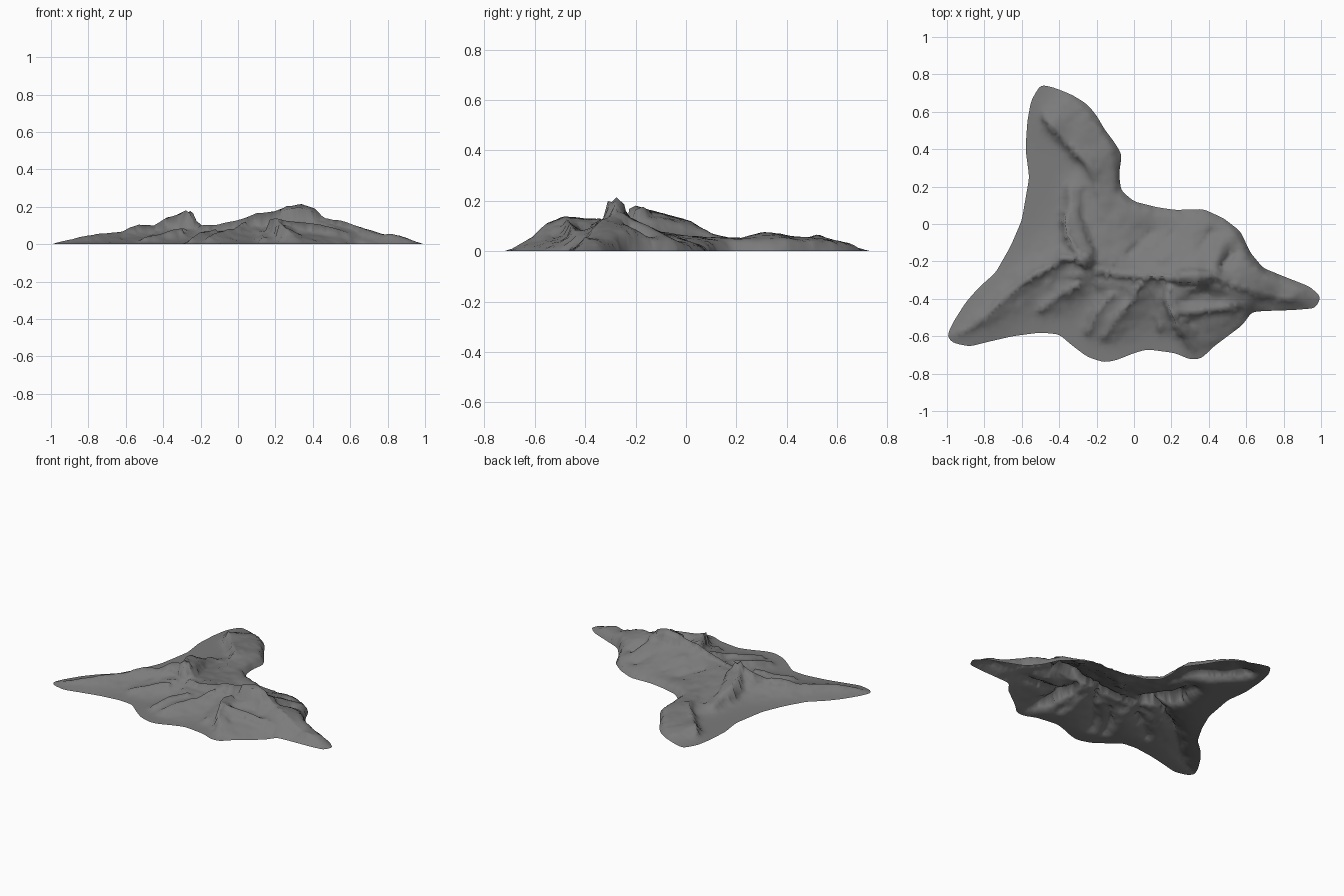
import bpy
import bmesh
import random
from mathutils import Vector, noise
from mathutils.geometry import delaunay_2d_cdt

cube = bpy.data.objects.get("Cube")
if cube:
    bpy.data.objects.remove(cube, do_unlink=True)

random.seed(4)
STEP = .018
SAG = 1.008  # above one, slopes hang concave between the fixed lines


def resample(path, closed=False):
    """Evenly spaced points along a polyline."""
    path = [Vector(p) for p in path]
    ends = path[1:] + path[:1] if closed else path[1:]
    points = []
    for a, b in zip(path, ends):
        count = max(1, round((b - a).length / STEP))
        points += [a.lerp(b, i / count) for i in range(count)]
    return points if closed else points + [path[-1]]


def inside(x, y, polygon):
    """Even-odd test for a point in the shoreline."""
    hit = False
    for a, b in zip(polygon, polygon[1:] + polygon[:1]):
        if (a.y > y) != (b.y > y) and x < a.x + (y - a.y) * (b.x - a.x) / (b.y - a.y):
            hit = not hit
    return hit


# Shoreline of the land, clockwise from the north tip
shore = resample([
    (-.5, .745), (-.43, .73), (-.33, .69), (-.25, .64), (-.2, .58), (-.16, .51),
    (-.1, .43), (-.065, .37), (-.08, .27), (-.07, .18), (0, .12), (.12, .09),
    (.22, .075), (.37, .08), (.48, .03), (.57, -.04), (.62, -.15), (.69, -.235),
    (.8, -.28), (.94, -.335), (1, -.39), (.97, -.45), (.85, -.46), (.7, -.465),
    (.63, -.47), (.58, -.54), (.5, -.6), (.42, -.66), (.36, -.72), (.3, -.725),
    (.22, -.69), (.07, -.67), (0, -.69), (-.1, -.73), (-.16, -.74), (-.25, -.71),
    (-.33, -.65), (-.4, -.59), (-.5, -.58), (-.65, -.6), (-.78, -.63), (-.88, -.655),
    (-.97, -.635), (-1, -.6), (-.97, -.53), (-.9, -.42), (-.83, -.34), (-.74, -.26),
    (-.66, -.12), (-.6, .02), (-.56, .25), (-.58, .4), (-.57, .55), (-.55, .66)], True)
for _ in range(2):
    shore = [(shore[i - 1] + p * 2 + shore[(i + 1) % len(shore)]) / 4
             for i, p in enumerate(shore)]

points = [p.copy() for p in shore]
heights = [0.0] * len(shore)
edges = []


def crease(*path):
    """A ridge or valley line whose height is fixed."""
    line = resample(path)
    first = len(points)
    points.extend(p.to_2d() for p in line)
    heights.extend(p.z for p in line)
    edges.extend((first + i, first + i + 1) for i in range(len(line) - 1))


# Rock pillar and the ridge running north from it
crease((-.26, -.225, .165), (-.28, -.2, .18), (-.31, -.15, .165), (-.36, -.05, .14),
       (-.37, .02, .12), (-.34, .1, .07), (-.34, .2, .045))
crease((-.24, -.2, .165), (-.255, -.17, .175), (-.28, -.15, .165))
# Northern arm ridge and the valley beside it
crease((-.48, .58, .042), (-.45, .53, .065), (-.38, .46, .053), (-.3, .37, .07),
       (-.24, .31, .076), (-.2, .22, .056), (-.18, .1, .055), (-.17, 0, .06))
crease((-.27, .18, .03), (-.27, .05, .05), (-.23, -.07, .075), (-.2, -.15, .09),
       (-.195, -.21, .1))
# Western ridge and its southern valley
crease((-.31, -.19, .16), (-.38, -.18, .14), (-.45, -.23, .1), (-.53, -.27, .105),
       (-.63, -.34, .067), (-.72, -.42, .058), (-.8, -.5, .048), (-.9, -.57, .024),
       (-.97, -.595, .008))
crease((-.29, -.28, .085), (-.4, -.27, .06), (-.5, -.34, .04), (-.62, -.42, .03))
crease((-.3, -.33, .085), (-.4, -.38, .06), (-.5, -.46, .035))
# Main ridge out to the eastern tip
crease((-.2, -.25, .1), (-.1, -.27, .11), (0, -.28, .13), (.1, -.28, .165),
       (.2, -.285, .175), (.26, -.28, .203), (.34, -.275, .215), (.41, -.28, .19),
       (.46, -.3, .14), (.55, -.33, .125), (.65, -.37, .09), (.75, -.39, .048),
       (.82, -.4, .058), (.9, -.4, .03), (.97, -.4, .008))
# Broad summit shoulders on both sides of the main ridge
crease((.24, -.315, .18), (.33, -.31, .2), (.4, -.305, .175))
crease((.25, -.25, .17), (.33, -.245, .185), (.4, -.25, .155))
# Foot of the southern cliff
crease((-.2, -.32, .065), (-.05, -.34, .07), (.02, -.33, .085))
crease((.08, -.33, .08), (.12, -.4, .065), (.13, -.47, .05), (.14, -.56, .035))
crease((.24, -.365, .11), (.35, -.35, .115), (.45, -.36, .1), (.55, -.39, .085))
# Southern spurs
crease((.04, -.31, .12), (-.02, -.42, .085), (-.1, -.5, .065), (-.16, -.6, .038))
crease((-.12, -.38, .08), (-.2, -.46, .065), (-.25, -.58, .03))
crease((.21, -.5, .133), (.23, -.55, .113), (.28, -.61, .055), (.33, -.68, .015))
# South-eastern mesa rim, basin and foot
crease((.19, -.34, .13), (.17, -.4, .13), (.2, -.48, .137), (.3, -.47, .12),
       (.4, -.46, .11), (.5, -.45, .09), (.6, -.43, .06))
crease((.25, -.42, .09), (.35, -.41, .08), (.45, -.42, .075))
crease((.3, -.53, .06), (.4, -.51, .05), (.52, -.5, .035))
# North-eastern shoulders and gullies
crease((-.11, -.21, .1), (-.09, -.13, .08), (-.02, -.07, .06), (.03, -.02, .04))
crease((-.03, -.16, .065), (.03, -.1, .05), (.09, -.04, .03))
crease((.14, -.2, .11), (.16, -.12, .075), (.2, -.05, .04))
crease((.33, -.18, .11), (.37, -.11, .07), (.42, -.04, .03))
crease((.47, -.23, .085), (.52, -.16, .04))

# Scattered fill points between the lines
fixed_count = len(points)
for i in range(round(2 / STEP)):
    for j in range(round(1.5 / STEP)):
        x = -1 + (i + random.uniform(.25, .75)) * STEP
        y = -.75 + (j + random.uniform(.25, .75)) * STEP
        spot = Vector((x, y))
        if inside(x, y, shore) and all(
                (p - spot).length > STEP * .6 for p in points[:fixed_count]):
            points.append(spot)

shore_ids = list(range(len(shore)))
verts, _, faces, origins, _, _ = delaunay_2d_cdt(points, edges, [shore_ids], 1, 1e-5)

bm = bmesh.new()
cells = [bm.verts.new((p.x, p.y, 0)) for p in verts]
for f in faces:
    bm.faces.new([cells[i] for i in f])

# Relax the free points between the fixed lines
free = []
for v, source in zip(cells, origins):
    known = [s for s in source if s < fixed_count]
    if known:
        v.co.z = heights[known[0]]
    elif v.link_edges:
        v.co.z = .04
        links = [(e.other_vert(v), 1 / max(e.calc_length(), .003)) for e in v.link_edges]
        free.append((v, links, SAG * sum(w for _, w in links)))
for _ in range(160):
    for v, links, total in free:
        target = sum(o.co.z * w for o, w in links) / total
        v.co.z += 1.5 * (target - v.co.z)

# Weathering: fine gullies that fade out toward the shore
for v in cells:
    fade = min(1, v.co.z / .05)
    rough = noise.noise(Vector((v.co.x * 13, v.co.y * 13, 0)))
    fine = noise.noise(Vector((v.co.x * 30, v.co.y * 30, 5)))
    v.co.z = max(0, v.co.z + fade * (.005 * rough + .003 * fine))

bmesh.ops.delete(bm, geom=[v for v in bm.verts if not v.link_faces], context="VERTS")
bmesh.ops.recalc_face_normals(bm, faces=bm.faces[:])
if sum(f.normal.z for f in bm.faces) < 0:
    bmesh.ops.reverse_faces(bm, faces=bm.faces[:])

mesh = bpy.data.meshes.new("terrain")
bm.to_mesh(mesh)
bm.free()
terrain = bpy.data.objects.new("terrain", mesh)
bpy.context.collection.objects.link(terrain)

# One rock grey for the whole surface
rock = bpy.data.materials.new("rock_grey")
rock.use_nodes = True
grey = (.2, .2, .2, 1)
rock.diffuse_color = grey
rock.node_tree.nodes["Principled BSDF"].inputs["Base Color"].default_value = grey
mesh.materials.append(rock)

for obj in bpy.context.selected_objects:
    obj.select_set(False)
terrain.select_set(True)
bpy.context.view_layer.objects.active = terrain
bpy.ops.object.shade_smooth()
